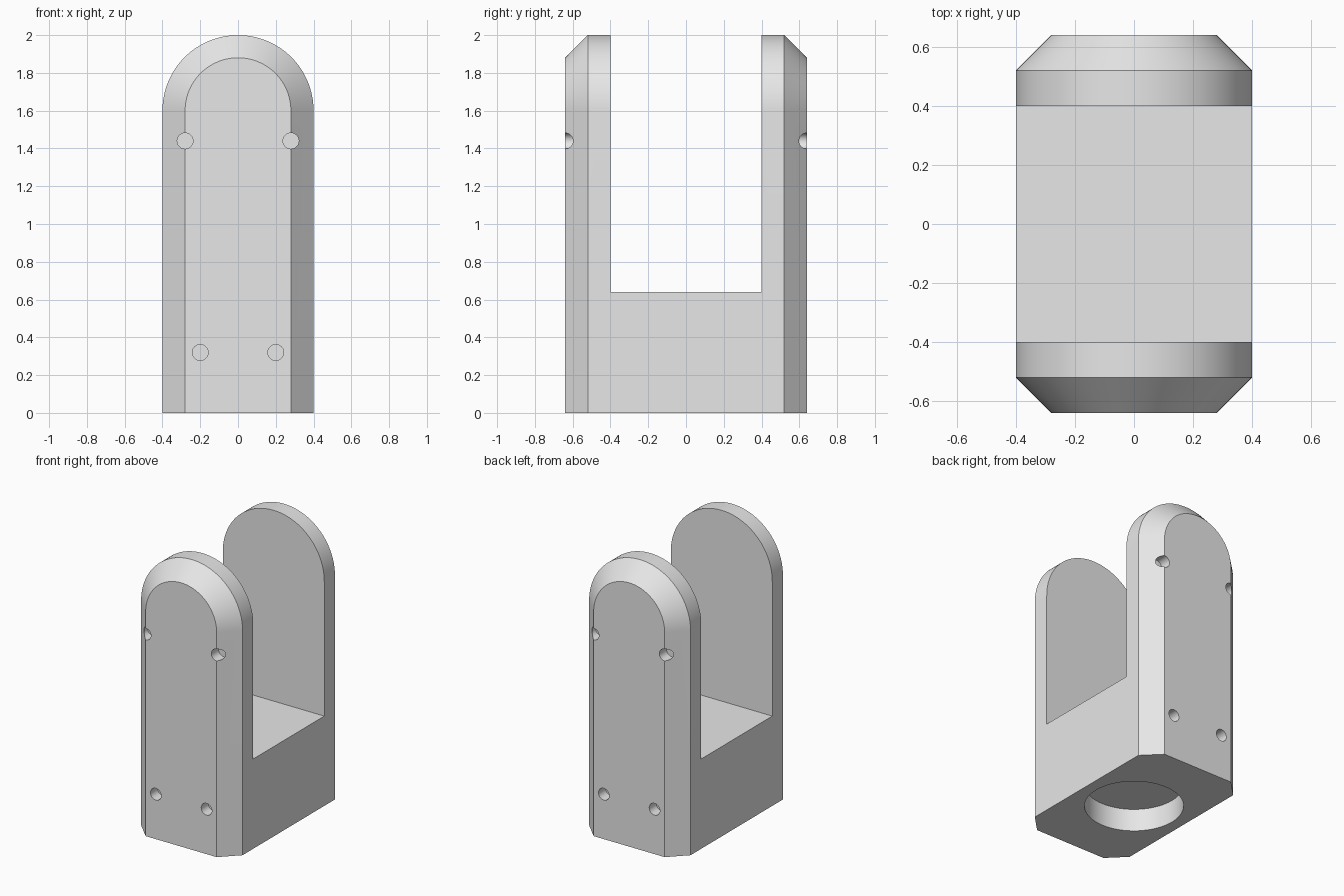
import bpy, bmesh, math
from mathutils import Matrix

cube = bpy.data.objects.get("Cube")
if cube:
    bpy.data.objects.remove(cube, do_unlink=True)

HALF_W, HALF_D, CHAMFER = 0.4, 0.64, 0.12
ARC_Z, ARC_STEPS = 1.6, 64

grey = bpy.data.materials.new("plain_grey")
grey.use_nodes = True
grey.diffuse_color = (0.8, 0.8, 0.8, 1)
grey.node_tree.nodes["Principled BSDF"].inputs["Base Color"].default_value = (0.8, 0.8, 0.8, 1)


def to_object(name, bm):
    bmesh.ops.recalc_face_normals(bm, faces=bm.faces)
    mesh = bpy.data.meshes.new(name)
    bm.to_mesh(mesh)
    bm.free()
    mesh.materials.append(grey)
    obj = bpy.data.objects.new(name, mesh)
    bpy.context.collection.objects.link(obj)
    return obj


def arch_ring(bm, half_width, y):
    """Round-topped outline in the xz plane."""
    pts = [(half_width, 0)]
    for i in range(ARC_STEPS + 1):
        a = math.pi * i / ARC_STEPS
        pts.append((half_width * math.cos(a), ARC_Z + half_width * math.sin(a)))
    pts.append((-half_width, 0))
    return [bm.verts.new((x, y, z)) for x, z in pts]


# Body: arch outline lofted front to back, chamfered at both ends
bm = bmesh.new()
inner = HALF_W - CHAMFER
rings = [arch_ring(bm, w, y) for w, y in (
    (inner, -HALF_D), (HALF_W, CHAMFER - HALF_D),
    (HALF_W, HALF_D - CHAMFER), (inner, HALF_D))]
for a, b in zip(rings, rings[1:]):
    for i in range(len(a) - 1):
        bm.faces.new((a[i], a[i + 1], b[i + 1], b[i]))
bm.faces.new(rings[0])
bm.faces.new(rings[-1])
# One flat underside
bm.faces.new([r[0] for r in rings] + [r[-1] for r in reversed(rings)])
body = to_object("clevis_body", bm)

# Cutters: channel, underside recess and small holes on front and back
bm = bmesh.new()
bmesh.ops.create_cube(bm, size=1, matrix=Matrix.Translation((0, 0, 1.42))
                      @ Matrix.Diagonal((1.2, 0.8, 1.56, 1)))
bmesh.ops.create_cone(bm, cap_ends=True, segments=64, radius1=0.32, radius2=0.32,
                      depth=0.32, matrix=Matrix.Identity(4))
turn = Matrix.Rotation(math.pi / 2, 4, "X")
for side in (-1, 1):
    for x, z in ((0.28, 1.44), (0.2, 0.32)):
        for mirror in (-1, 1):
            place = Matrix.Translation((mirror * x, side * HALF_D, z)) @ turn
            bmesh.ops.create_cone(bm, cap_ends=True, segments=32, radius1=0.042,
                                  radius2=0.042, depth=0.16, matrix=place)
cutter = to_object("cutter", bm)
cutter.hide_render = True

cut = body.modifiers.new("cut", "BOOLEAN")
cut.operation = "DIFFERENCE"
cut.solver = "EXACT"
cut.object = cutter

bpy.ops.object.select_all(action="DESELECT")
bpy.context.view_layer.objects.active = body
body.select_set(True)
bpy.ops.object.modifier_apply(modifier=cut.name)
bpy.data.objects.remove(cutter, do_unlink=True)
bpy.ops.object.shade_smooth_by_angle(angle=math.radians(25))
